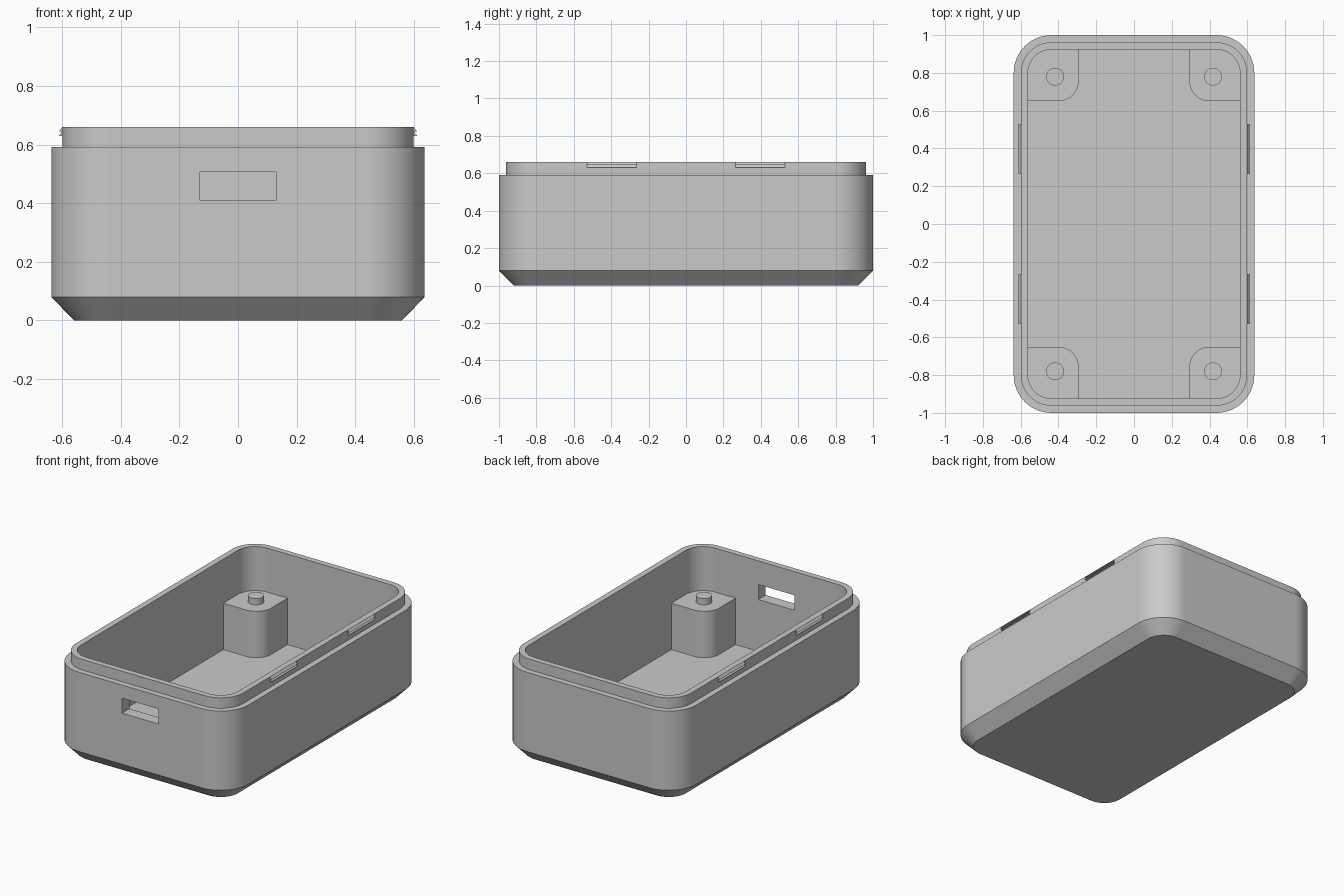
import bpy, bmesh, math

old = bpy.data.objects.get("Cube")
if old:
    bpy.data.objects.remove(old)

grey = bpy.data.materials.new("plain grey")
grey.use_nodes = True
COLOUR = (0.59, 0.59, 0.59, 1)
grey.diffuse_color = COLOUR
grey.node_tree.nodes["Principled BSDF"].inputs["Base Color"].default_value = COLOUR


def outline(cx, cy, hx, hy, radii, steps=12):
    """Rectangle outline, one radius per corner, counter-clockwise from +x +y."""
    pts = []
    for i, (sx, sy) in enumerate([(1, 1), (-1, 1), (-1, -1), (1, -1)]):
        r = radii[i]
        for k in range(steps + 1 if r else 1):
            a = math.pi / 2 * (i + k / steps)
            pts.append((cx + sx * (hx - r) + r * math.cos(a),
                        cy + sy * (hy - r) + r * math.sin(a)))
    return pts


def at_height(pts, z):
    return [(x, y, z) for x, y in pts]


def loft(name, rings, flip=(1, 1)):
    """Capped solid through matching rings, optionally mirrored in x and y."""
    bm = bmesh.new()
    loops = [[bm.verts.new((x * flip[0], y * flip[1], z)) for x, y, z in ring] for ring in rings]
    n = len(loops[0])
    for a, b in zip(loops, loops[1:]):
        for i in range(n):
            j = (i + 1) % n
            bm.faces.new((a[i], a[j], b[j], b[i]))
    bm.faces.new(loops[0][::-1])
    bm.faces.new(loops[-1])
    bmesh.ops.recalc_face_normals(bm, faces=bm.faces)
    mesh = bpy.data.meshes.new(name)
    bm.to_mesh(mesh)
    bm.free()
    obj = bpy.data.objects.new(name, mesh)
    bpy.context.collection.objects.link(obj)
    mesh.materials.append(grey)
    return obj


def select(obj):
    bpy.ops.object.select_all(action="DESELECT")
    obj.select_set(True)
    bpy.context.view_layer.objects.active = obj


def smooth(obj):
    select(obj)
    bpy.ops.object.shade_smooth_by_angle(angle=math.radians(25))
    obj.modifiers.new("flat walls", "WEIGHTED_NORMAL").keep_sharp = True


# Hollow case: chamfered base, walls, stepped lip and inside, as (inset, height)
sections = [(0.078, 0), (0, 0.08), (0, 0.592), (0.038, 0.592),
            (0.038, 0.66), (0.076, 0.66), (0.076, 0.075)]
case = loft("case", [at_height(outline(0, 0, 0.637 - d, 1 - d, [0.2 - d] * 4), z)
                     for d, z in sections])

# Port opening through the front wall
slot = outline(0, -0.97, 0.13, 0.1, [0] * 4)
cutter = loft("port_cutter", [at_height(slot, 0.41), at_height(slot, 0.507)])
cutter.hide_render = True
cut = case.modifiers.new("port", "BOOLEAN")
cut.operation = "DIFFERENCE"
cut.solver = "EXACT"
cut.object = cutter
select(case)
bpy.ops.object.modifier_apply(modifier=cut.name)
bpy.data.objects.remove(cutter)
smooth(case)

sides = {1: "left", -1: "right"}
ends = {1: "back", -1: "front"}
for sx, side in sides.items():
    for sy, end in ends.items():
        where = f"{end}_{side}"
        # Corner post, merged into the walls
        base = outline(0.43, 0.79, 0.137, 0.139, [0.12, 0, 0.105, 0])
        smooth(loft("post_" + where, [at_height(base, 0.06), at_height(base, 0.375)], (sx, sy)))
        # Locating pin on the post
        pin = outline(0.418, 0.78, 0.047, 0.047, [0.047] * 4, 8)
        smooth(loft("pin_" + where, [at_height(pin, 0.36), at_height(pin, 0.415)], (sx, sy)))
        # Snap ridge on the lip: two ratchet teeth, each sloping out and down
        teeth = [(0.592, 0.63), (0.611, 0.63), (0.599, 0.645),
                 (0.611, 0.645), (0.599, 0.66), (0.592, 0.66)]
        loft("snap_ridge_" + where, [[(x, y, z) for x, z in teeth] for y in (0.265, 0.53)], (sx, sy))
